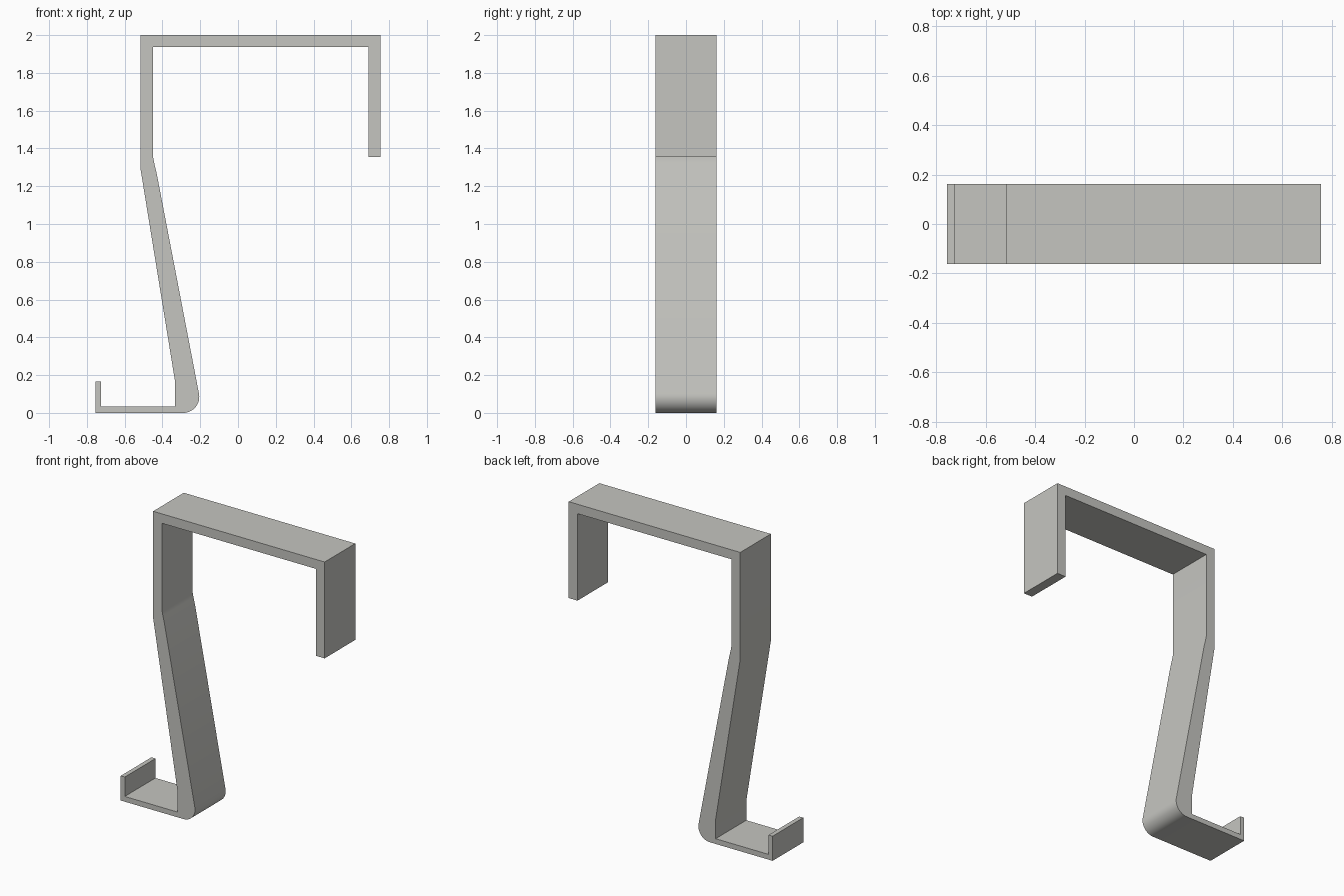
import bpy, bmesh, math

if "Cube" in bpy.data.objects:
    bpy.data.objects.remove(bpy.data.objects["Cube"])

HALF_WIDTH = 0.162

metal = bpy.data.materials.new("light grey metal")
metal.diffuse_color = (0.56, 0.56, 0.53, 1)
metal.use_nodes = True
metal.node_tree.nodes["Principled BSDF"].inputs["Base Color"].default_value = metal.diffuse_color

# Rounded heel where the stem meets the tray
cx, cz, r = -0.29, 0.085, 0.085
heel = [(cx + r * math.cos(math.radians(a)), cz + r * math.sin(math.radians(a)))
        for a in [10 - 100 * i / 14 for i in range(15)]]

# Side profile of the hook strip (x, z)
profile = [(-0.515, 2), (0.755, 2), (0.755, 1.355), (0.69, 1.355), (0.69, 1.937),
           (-0.45, 1.937), (-0.45, 1.355), (-0.443, 1.32), (-0.432, 1.275)]
profile += heel
profile += [(-0.755, 0), (-0.755, 0.165), (-0.725, 0.165), (-0.725, 0.035),
            (-0.333, 0.035), (-0.333, 0.165), (-0.515, 1.285)]

# Extrude the profile across the width
bm = bmesh.new()
face = bm.faces.new([bm.verts.new((x, -HALF_WIDTH, z)) for x, z in profile])
ext = bmesh.ops.extrude_face_region(bm, geom=[face], use_keep_orig=True)
moved = [v for v in ext["geom"] if isinstance(v, bmesh.types.BMVert)]
bmesh.ops.translate(bm, verts=moved, vec=(0, 2 * HALF_WIDTH, 0))
bmesh.ops.recalc_face_normals(bm, faces=bm.faces[:])
mesh = bpy.data.meshes.new("over_door_hook")
bm.to_mesh(mesh)
bm.free()
mesh.materials.append(metal)

hook = bpy.data.objects.new("over_door_hook", mesh)
bpy.context.collection.objects.link(hook)
bpy.context.view_layer.objects.active = hook
hook.select_set(True)
bpy.ops.object.shade_smooth_by_angle(angle=math.radians(30))
